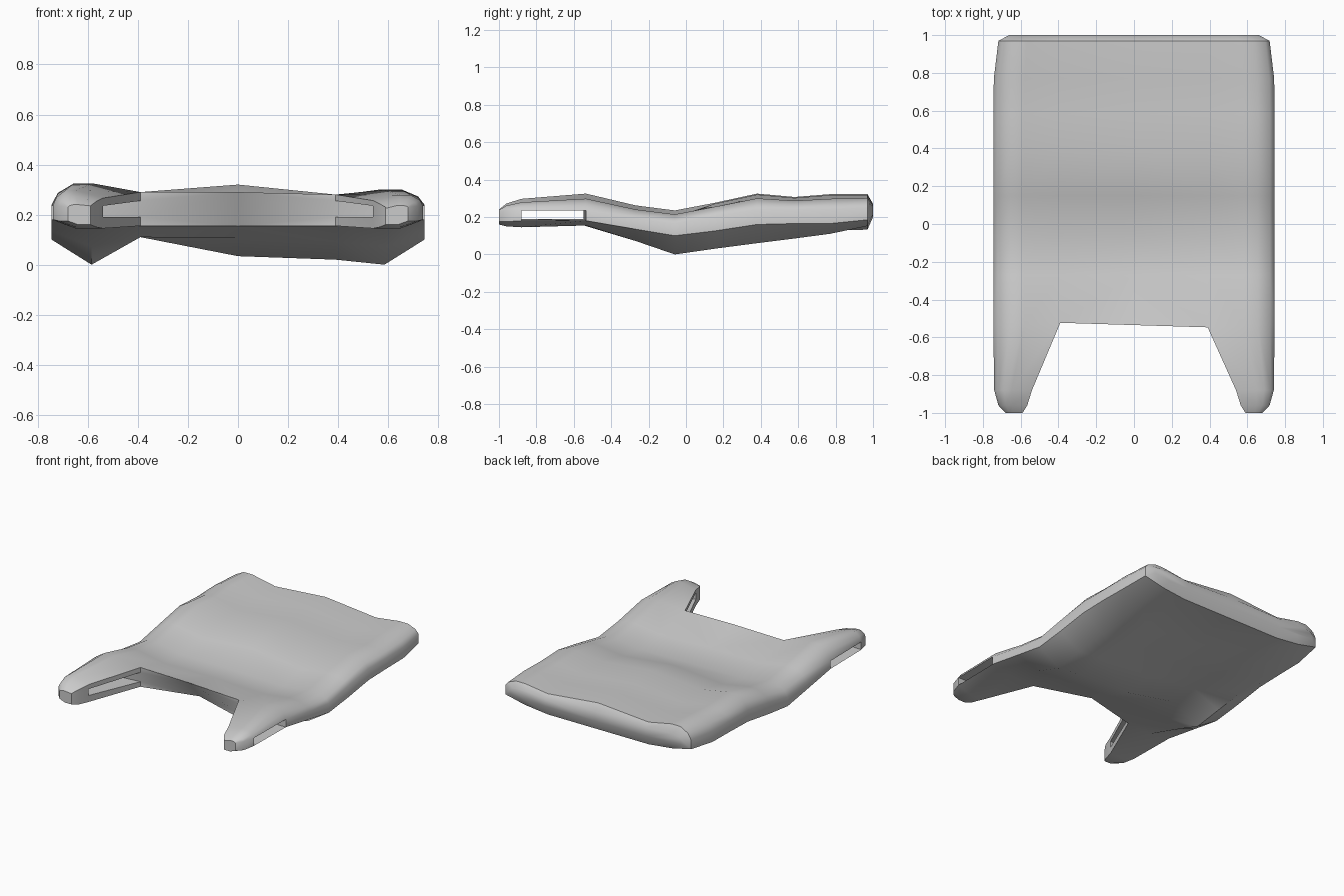
import bpy, bmesh

if "Cube" in bpy.data.objects:
    bpy.data.objects.remove(bpy.data.objects["Cube"])

# rows from back to front: y, top z, rim high z, rim low z, bottom z, half width
ROWS = [
    (1.00, .27, .25, .215, .20, .66),
    (.97, .322, .25, .185, .132, .718),
    (.77, .322, .24, .165, .11, .742),
    (.58, .307, .24, .165, .085, .745),
    (.38, .325, .24, .16, .06, .745),
    (.15, .275, .205, .125, .03, .745),
    (-.06, .235, .165, .10, .0, .745),
    (-.27, .262, .19, .135, .072, .745),
    (-.535, .325, .235, .18, .155, .745),
    (-.88, .297, .235, .18, .145, .74),
    (-.96, .272, .235, .175, .15, .718),
    (-1.0, .24, .23, .175, .16, .68),
]
INNER = {-.88: .54, -.96: .565, -1.0: .59}
LEG = 8          # row where the body splits into two legs

bm = bmesh.new()


def section(row, side):
    """Half cross-section: inner top, over the rim, to inner bottom, inner wall, centre."""
    y, top, hi, lo, bot, w = row
    i = INNER.get(y, .39)
    lift = .02 if -.5 < y < .9 else 0
    inner_top = top - min(.035, (top - hi) * .5)
    mid_top = top - .005 if y > .1 else inner_top
    inner_bot = bot + lift
    if side < 0 and lift:
        inner_bot = max(inner_bot, .11)
    if side > 0:                                  # right side sits a little lower
        top -= .3 * (top - hi)
        inner_top = min(inner_top - .01, top)
    mid_bot = bot + (.02 if .9 < y < .99 else 0)
    d = w - i
    pts = [(i, inner_top), (i + .54 * d, top), (i + .75 * d, top),
           (i + .93 * d, .55 * top + .45 * hi), (w, hi),
           (w, lo), (i + .55 * d, mid_bot), (i, inner_bot)]
    if y < -.5:
        pts += [(i, .19 if y > -.9 else lo + .01), (i, .255 if y > -.6 else hi)]
    skew = -.012 * side if y == -.535 else 0
    vs = [bm.verts.new((side * x, y + (skew if x == i else 0), z)) for x, z in pts]
    ctr = []
    if y > -.6:
        cut = .11 if y == -.535 else 0            # undercut front edge
        ctr = [bm.verts.new((0, y, mid_top)),
               bm.verts.new((0, y + cut, bot + 1.7 * lift))]
    return vs, ctr


for side in (-1, 1):
    secs = [section(r, side) for r in ROWS]
    # body skin
    for (a, ca), (b, cb) in zip(secs[:LEG], secs[1:LEG + 1]):
        for k in range(7):
            bm.faces.new((a[k], a[k + 1], b[k + 1], b[k]))
        bm.faces.new((ca[0], a[0], b[0], cb[0]))
        bm.faces.new((a[7], ca[1], cb[1], b[7]))
    # back end and undercut front edge between the legs
    v, c = secs[0]
    bm.faces.new([c[0]] + v[:8] + [c[1]])
    v, c = secs[LEG]
    bm.faces.new((c[0], v[0], v[9]))
    bm.faces.new((c[0], v[9], v[8], c[1]))
    bm.faces.new((c[1], v[8], v[7]))
    # leg skin with an open slot in the outer and inner walls
    for n in range(LEG, len(ROWS) - 1):
        a, b = secs[n][0], secs[n + 1][0]
        for k in range(10):
            if n == LEG and k in (4, 8):
                continue
            j = (k + 1) % 10
            bm.faces.new((a[k], a[j], b[j], b[k]))
    bm.faces.new(secs[-1][0])
    # slot lining
    a, b = secs[LEG][0], secs[LEG + 1][0]
    bm.faces.new((a[5], a[8], b[8], b[5]))
    bm.faces.new((a[4], a[9], b[9], b[4]))
    for s in (a, b):
        bm.faces.new((s[4], s[5], s[8], s[9]))

bmesh.ops.remove_doubles(bm, verts=bm.verts, dist=.0005)
bmesh.ops.recalc_face_normals(bm, faces=bm.faces)
mesh = bpy.data.meshes.new("padded_panel")
bm.to_mesh(mesh)
bm.free()
panel = bpy.data.objects.new("padded_panel", mesh)
bpy.context.collection.objects.link(panel)
bpy.context.view_layer.objects.active = panel
panel.select_set(True)
bpy.ops.object.shade_smooth_by_angle(angle=.75)
